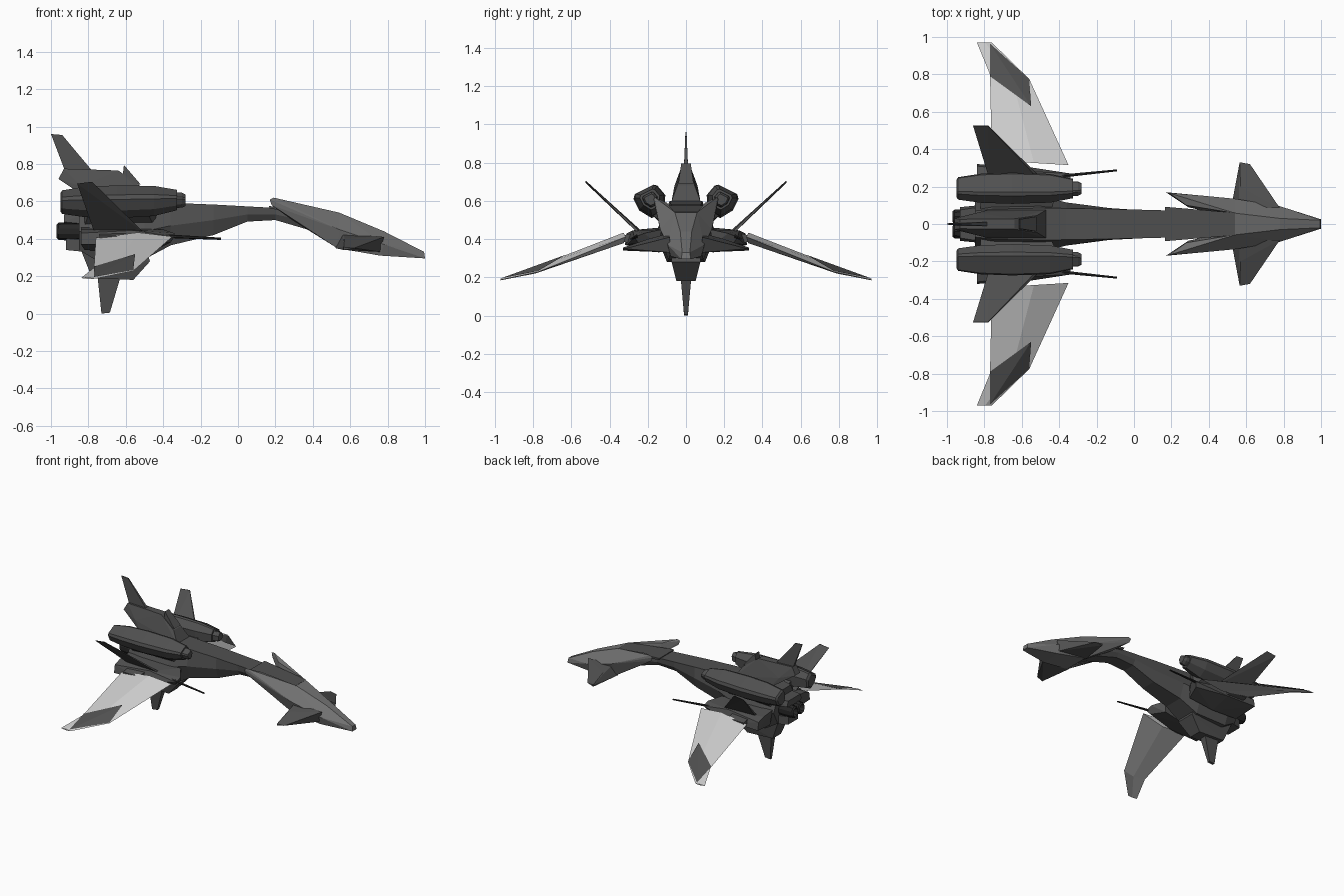
import bpy, bmesh
from math import cos, sin, pi
from mathutils import Vector


def material(name, v):
    m = bpy.data.materials.new(name)
    m.diffuse_color = (v, v, v, 1)
    return m


DARK = material("dark_hull", 0.08)
MID = material("mid_hull", 0.17)
LIGHT = material("wing_panel", 0.55)
BLACK = material("burnt_metal", 0.02)


def finish(name, bm, mat, mirror):
    bmesh.ops.recalc_face_normals(bm, faces=bm.faces)
    me = bpy.data.meshes.new(name)
    bm.to_mesh(me)
    bm.free()
    me.materials.append(mat)
    ob = bpy.data.objects.new(name, me)
    bpy.context.collection.objects.link(ob)
    if mirror:
        mod = ob.modifiers.new("mirror", 'MIRROR')
        mod.use_axis = (False, True, False)
        mod.use_mirror_merge = False
    return ob


def hull(name, pts, mat=DARK, mirror=False, both=False):
    """Faceted solid around a few corner points; both=True adds the -y twins first."""
    if both:
        pts = pts + [(x, -y, z) for x, y, z in pts]
    bm = bmesh.new()
    for p in pts:
        bm.verts.new(p)
    bmesh.ops.convex_hull(bm, input=bm.verts)
    loose = [v for v in bm.verts if not v.link_faces]
    bmesh.ops.delete(bm, geom=loose, context='VERTS')
    bmesh.ops.dissolve_limit(bm, angle_limit=0.03, verts=bm.verts, edges=bm.edges)
    return finish(name, bm, mat, mirror)


def loft(name, rings, mat=DARK, mirror=False):
    bm = bmesh.new()
    vs = [[bm.verts.new(p) for p in r] for r in rings]
    n = len(rings[0])
    for a, b in zip(vs, vs[1:]):
        for i in range(n):
            j = (i + 1) % n
            bm.faces.new((a[i], a[j], b[j], b[i]))
    bm.faces.new(vs[0])
    bm.faces.new(vs[-1])
    return finish(name, bm, mat, mirror)


def hexring(x, yt, ym, yb, zt, zm, zb):
    half = [(x, yt, zt), (x, ym, zm), (x, yb, zb)]
    return half + [(x, -y, z) for x, y, z in reversed(half)]


def ring(x, cy, cz, ry, rz, n=8):
    a = [2 * pi * (i + 0.5) / n for i in range(n)]
    return [(x, cy + ry * cos(t), cz + rz * sin(t)) for t in a]


def blade(name, pts, t_root, t_tip, mirror=False):
    """Thin fin: two root corners, then two tip corners."""
    out = []
    for i, (x, y, z) in enumerate(pts):
        t = t_root if i < 2 else t_tip
        out += [(x, y - t, z), (x, y + t, z)]
    return hull(name, out, DARK, mirror)


# Fuselage running into the long neck
loft("fuselage_neck", [
    hexring(-0.85, 0.07, 0.14, 0.09, 0.58, 0.44, 0.34),
    hexring(-0.75, 0.08, 0.16, 0.10, 0.60, 0.43, 0.28),
    hexring(-0.50, 0.085, 0.15, 0.09, 0.60, 0.44, 0.29),
    hexring(-0.36, 0.084, 0.115, 0.075, 0.592, 0.47, 0.365),
    hexring(-0.13, 0.08, 0.085, 0.06, 0.583, 0.50, 0.42),
    hexring(0.05, 0.076, 0.073, 0.05, 0.573, 0.53, 0.492),
    hexring(0.20, 0.072, 0.07, 0.05, 0.565, 0.53, 0.50),
    hexring(0.54, 0.058, 0.07, 0.05, 0.535, 0.46, 0.40)])

# Head: neck collar, two swept-back cheeks, a wedge nose and small fins
hull("head_collar", [(0.165, 0.092, 0.575), (0.17, 0.09, 0.562), (0.54, 0.06, 0.541), (0.54, 0.06, 0.50)],
     DARK, both=True)
hull("head_cheek", [(0.17, 0.17, 0.61), (0.19, 0.165, 0.62), (0.18, 0.165, 0.58), (0.28, 0.10, 0.59),
                    (0.29, 0.09, 0.50), (0.54, 0.058, 0.54), (0.54, 0.135, 0.45),
                    (0.53, 0.10, 0.35), (0.54, 0.03, 0.35)], MID, True)
hull("head_nose", [(0.54, 0.058, 0.54), (0.54, 0.135, 0.45), (0.53, 0.10, 0.35), (0.78, 0.03, 0.44),
                   (0.78, 0.095, 0.37), (0.76, 0.08, 0.31), (0.995, 0.02, 0.33), (1.0, 0.025, 0.295)],
     MID, both=True)
hull("head_jaw", [(0.30, 0.05, 0.50), (0.54, 0.05, 0.48), (0.54, 0.10, 0.36), (0.60, 0.06, 0.35)], DARK, both=True)
hull("head_fin", [(0.56, 0.09, 0.43), (0.52, 0.09, 0.35), (0.78, 0.085, 0.41), (0.76, 0.085, 0.33),
                  (0.57, 0.20, 0.40), (0.70, 0.20, 0.375), (0.565, 0.33, 0.355), (0.62, 0.32, 0.35),
                  (0.565, 0.33, 0.34)], DARK, True)

# Upper engine nacelles: one slanted section scaled along the length
NC = (0.187, 0.592)
SECTION = [(0.15, 0.68), (0.17, 0.685), (0.268, 0.635), (0.275, 0.61),
           (0.245, 0.55), (0.18, 0.51), (0.115, 0.54), (0.108, 0.63)]


def nacelle_ring(x, s, dz=0.0):
    return [(x, NC[0] + (y - NC[0]) * s, NC[1] + dz + (z - NC[1]) * s) for y, z in SECTION]


loft("engine_nacelle", [nacelle_ring(-0.95, 0.55), nacelle_ring(-0.94, 0.72), nacelle_ring(-0.82, 0.93),
                        nacelle_ring(-0.65, 1.0), nacelle_ring(-0.45, 0.92, 0.005),
                        nacelle_ring(-0.325, 0.62, 0.012)], DARK, True)
loft("nacelle_intake", [nacelle_ring(-0.40, 0.5, 0.012), nacelle_ring(-0.30, 0.46, 0.012),
                        nacelle_ring(-0.28, 0.34, 0.012)], DARK, True)
hull("nacelle_pylon", [(-0.82, 0.05, 0.56), (-0.82, 0.14, 0.59), (-0.45, 0.06, 0.56), (-0.42, 0.14, 0.59),
                       (-0.82, 0.12, 0.47), (-0.45, 0.11, 0.47), (-0.80, 0.18, 0.53), (-0.48, 0.18, 0.53)],
     DARK, True)

# Wing-root pods and guns
hull("wing_root_pod", [(-0.40, 0.13, 0.45), (-0.40, 0.13, 0.36), (-0.34, 0.22, 0.43), (-0.34, 0.27, 0.41),
                       (-0.36, 0.25, 0.38), (-0.56, 0.28, 0.445), (-0.84, 0.31, 0.43), (-0.84, 0.32, 0.37),
                       (-0.84, 0.25, 0.45), (-0.84, 0.14, 0.46), (-0.82, 0.14, 0.34), (-0.60, 0.31, 0.37),
                       (-0.60, 0.14, 0.33)], DARK, True)
hull("wing_joint", [(-0.60, 0.26, 0.435), (-0.60, 0.35, 0.415), (-0.74, 0.26, 0.435), (-0.74, 0.35, 0.415),
                    (-0.60, 0.27, 0.375), (-0.60, 0.35, 0.39), (-0.74, 0.27, 0.375), (-0.74, 0.35, 0.39)],
     DARK, True)
loft("gun_barrel", [ring(-0.40, 0.255, 0.415, 0.010, 0.010, 6), ring(-0.09, 0.287, 0.40, 0.006, 0.006, 6)],
     BLACK, True)


# Drooping wings with darker tip panels
def airfoil(le, te, up, dn):
    le, te = Vector(le), Vector(te)
    m = le.lerp(te, 0.45)
    return [le, m + Vector((0, 0, up)), te, m - Vector((0, 0, dn))]


loft("wing", [airfoil((-0.35, 0.315, 0.412), (-0.76, 0.34, 0.405), 0.025, 0.03),
              airfoil((-0.56, 0.775, 0.228), (-0.77, 0.80, 0.245), 0.02, 0.015),
              airfoil((-0.76, 0.97, 0.187), (-0.84, 0.97, 0.19), 0.005, 0.004)], LIGHT, True)
hull("wing_tip_panel", [(-0.77, 0.965, 0.196), (-0.56, 0.775, 0.233), (-0.55, 0.63, 0.318), (-0.77, 0.79, 0.252),
                        (-0.66, 0.78, 0.263), (-0.65, 0.75, 0.255)], DARK, True)

# Canted, dorsal and ventral fins
blade("canted_fin", [(-0.50, 0.24, 0.43), (-0.77, 0.24, 0.44), (-0.78, 0.525, 0.705), (-0.86, 0.525, 0.695)],
      0.01, 0.0015, True)
hull("dorsal_fairing", [(-0.96, 0.03, 0.72), (-0.93, 0.025, 0.775), (-0.64, 0.028, 0.765), (-0.52, 0.045, 0.68),
                        (-0.47, 0.075, 0.60), (-0.78, 0.075, 0.60), (-0.84, 0.06, 0.68)], DARK, both=True)
hull("dorsal_crest", [(-0.61, 0.025, 0.795), (-0.62, 0.03, 0.70), (-0.52, 0.04, 0.69)], DARK, both=True)
blade("tail_fin", [(-0.76, 0, 0.74), (-0.92, 0, 0.75), (-0.94, 0, 0.955), (-1.0, 0, 0.96)], 0.012, 0.003)
hull("ventral_pod", [(-0.84, 0.07, 0.34), (-0.78, 0.05, 0.19), (-0.56, 0.05, 0.18), (-0.47, 0.075, 0.28),
                     (-0.50, 0.075, 0.36)], DARK, both=True)
blade("ventral_fin", [(-0.63, 0, 0.19), (-0.75, 0, 0.19), (-0.685, 0, 0.005), (-0.73, 0, 0.0)], 0.027, 0.01)

# Rear exhaust block and nozzles
hull("exhaust_block", [(-0.93, 0.075, 0.53), (-0.93, 0.09, 0.49), (-0.83, 0.09, 0.53), (-0.83, 0.10, 0.48),
                       (-0.93, 0.06, 0.48)], DARK, both=True)
hull("exhaust_lower_block", [(-0.92, 0.06, 0.40), (-0.92, 0.06, 0.34), (-0.82, 0.09, 0.40), (-0.82, 0.09, 0.33)],
     DARK, both=True)
loft("nozzle", [ring(x, 0.04, 0.44, r, r * 1.2, 10) for x, r in
                [(-0.82, 0.04), (-0.90, 0.042), (-0.96, 0.038), (-0.97, 0.03), (-0.93, 0.02)]], BLACK, True)
